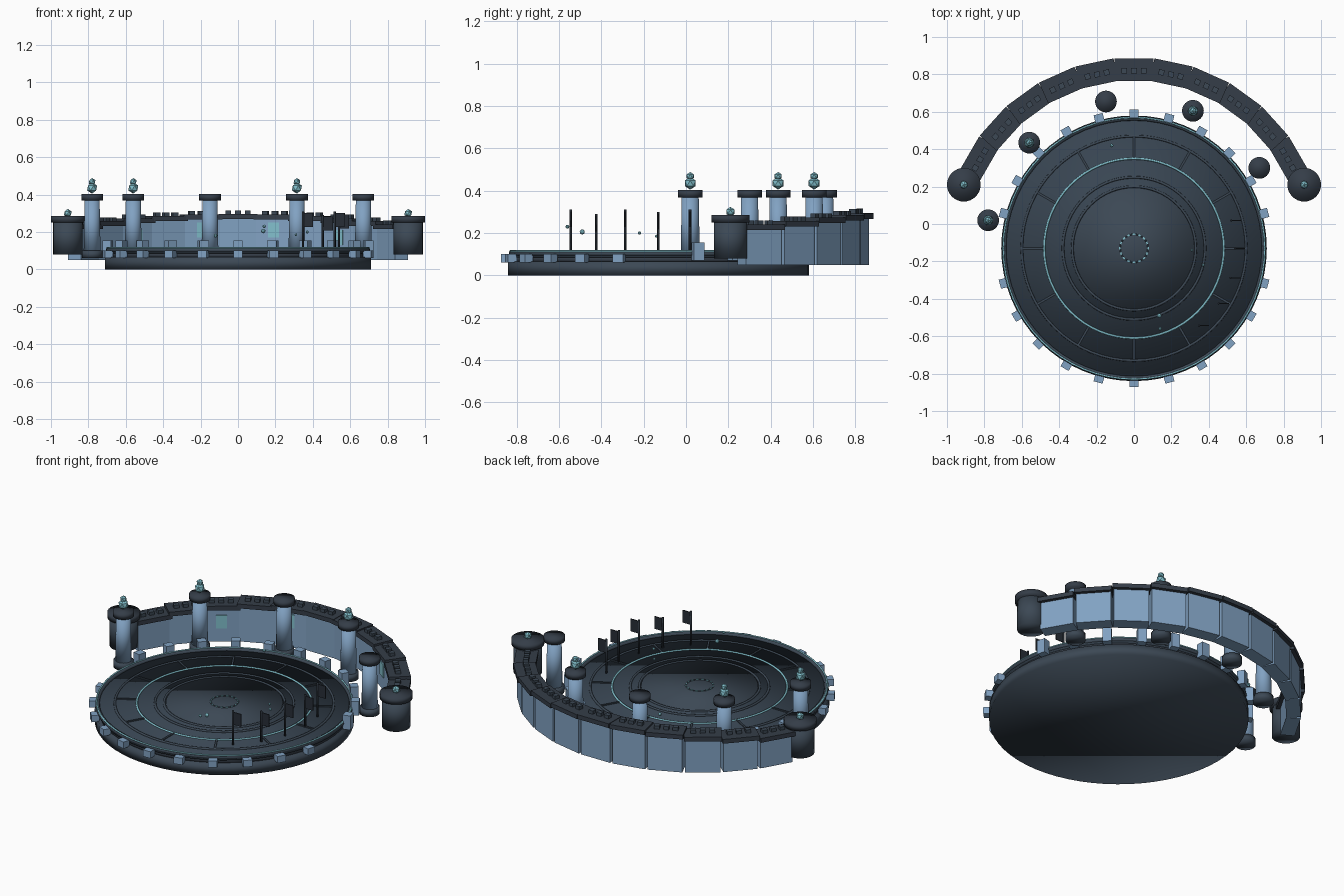
import bpy
import bmesh
from math import sin, cos, radians, pi
from mathutils import Matrix, Vector

if "Cube" in bpy.data.objects:
    bpy.data.objects.remove(bpy.data.objects["Cube"])

CENTRE = Vector((0, -0.13, 0))


def material(name, r, g, b):
    m = bpy.data.materials.new(name)
    m.use_nodes = True
    m.diffuse_color = (r, g, b, 1)
    m.node_tree.nodes["Principled BSDF"].inputs["Base Color"].default_value = (r, g, b, 1)
    return m


STONE = material("pale blue stone", 0.22, 0.36, 0.54)
SLATE = material("dark slate", 0.045, 0.065, 0.09)
FLOOR = material("floor slate", 0.04, 0.06, 0.085)
CAP = material("charcoal cap", 0.035, 0.047, 0.065)
TEAL = material("teal glow", 0.22, 0.52, 0.6)
CLOTH = material("black cloth", 0.02, 0.027, 0.037)


def finish(bm, name, mat, smooth=False):
    mesh = bpy.data.meshes.new(name)
    for f in bm.faces:
        f.smooth = smooth
    bm.to_mesh(mesh)
    bm.free()
    mesh.materials.append(mat)
    ob = bpy.data.objects.new(name, mesh)
    bpy.context.collection.objects.link(ob)
    return ob


def cylinder(name, mat, centre, z0, z1, radius, sides=32, top=None):
    bm = bmesh.new()
    bmesh.ops.create_cone(bm, cap_ends=True, segments=sides, radius1=radius,
                          radius2=radius if top is None else top, depth=z1 - z0,
                          matrix=Matrix.Translation((centre[0], centre[1], (z0 + z1) / 2)))
    return finish(bm, name, mat, True)


def box(name, mat, place, size):
    bm = bmesh.new()
    bmesh.ops.create_cube(bm, size=1, matrix=place @ Matrix.Diagonal((*size, 1)))
    return finish(bm, name, mat)


def polar(angle, radius, z):
    """Local x points outward from the arena centre, local y along the ring."""
    a = radians(angle)
    spot = CENTRE + Vector((radius * cos(a), radius * sin(a), z))
    return Matrix.Translation(spot) @ Matrix.Rotation(a, 4, "Z")


def ring(name, mat, radius, thickness, z):
    bpy.ops.mesh.primitive_torus_add(major_radius=radius, minor_radius=thickness,
                                     major_segments=64, minor_segments=8,
                                     location=CENTRE + Vector((0, 0, z)))
    ob = bpy.context.object
    ob.name = name
    ob.data.materials.append(mat)
    bpy.ops.object.shade_smooth()


def orb(name, spot, radius, detail=1):
    bm = bmesh.new()
    bmesh.ops.create_icosphere(bm, subdivisions=detail, radius=radius,
                               matrix=Matrix.Translation(spot))
    finish(bm, name, TEAL)


# Arena base and tiered floor
cylinder("arena_base", SLATE, CENTRE, 0, 0.065, 0.71, 64)
cylinder("arena_recess", CAP, CENTRE, 0.06, 0.09, 0.69, 64)
cylinder("arena_floor", FLOOR, CENTRE, 0.085, 0.102, 0.70, 64)
cylinder("middle_floor", FLOOR, CENTRE, 0.09, 0.105, 0.60, 64)
cylinder("inner_floor", FLOOR, CENTRE, 0.09, 0.108, 0.38, 64)
cylinder("centre_disc", SLATE, CENTRE, 0.09, 0.112, 0.32, 64)
ring("outer_rim", SLATE, 0.695, 0.012, 0.103)
ring("outer_glow_ring", TEAL, 0.70, 0.005, 0.114)
ring("middle_ridge", SLATE, 0.60, 0.007, 0.104)
ring("middle_glow_ring", TEAL, 0.48, 0.006, 0.106)
ring("inner_ridge", SLATE, 0.38, 0.007, 0.107)
ring("disc_ridge", SLATE, 0.33, 0.007, 0.109)
ring("centre_ring", SLATE, 0.075, 0.004, 0.112)
for i in range(16):
    box("centre_dash", TEAL, polar(i * 22.5, 0.075, 0.113), (0.008, 0.014, 0.008))
for i in range(12):
    box("floor_spoke", SLATE, polar(i * 30, 0.54, 0.106), (0.11, 0.01, 0.008))

# Blocks around the rim, taller at the back
for i in range(24):
    angle = i * 15
    if angle % 180 == 0:
        continue
    z0, z1 = (0.07, 0.155) if angle < 180 else (0.06, 0.1)
    box("rim_block", STONE, polar(angle, 0.72, (z0 + z1) / 2), (0.045, 0.05, z1 - z0))

# Curved back wall in straight sections, highest in the middle
for i in range(-5, 6):
    angle = 90 + i * 12
    top = 0.24 + 0.055 * cos(radians(i * 18))
    box("wall_section", STONE, polar(angle, 0.955, (0.05 + top - 0.025) / 2),
        (0.08, 0.193, top - 0.075))
    box("wall_walk", CAP, polar(angle, 0.955, top - 0.0125), (0.122, 0.208, 0.026))
    for j in (-1, 0, 1):
        spot = polar(angle, 0.95, top + 0.008) @ Matrix.Translation((0, j * 0.052, 0))
        box("battlement", SLATE, spot, (0.03, 0.03, 0.024))
    if abs(i) in (1, 3):
        box("wall_window", TEAL, polar(angle, 0.913, 0.21 if abs(i) == 1 else 0.17),
            (0.008, 0.06, 0.08))

# Wall end towers
for x in (-0.91, 0.91):
    spot = (x, 0.21)
    cylinder("end_tower", SLATE, spot, 0.08, 0.255, 0.078)
    cylinder("end_tower_cap", CAP, spot, 0.25, 0.285, 0.09)
    orb("end_tower_orb", (x, 0.21, 0.3), 0.023)

# Slim towers between arena and wall, some crowned with orbs
for x, y, crowned in ((-0.78, 0.02, True), (-0.56, 0.435, True), (-0.15, 0.655, False),
                      (0.315, 0.605, True), (0.67, 0.3, False)):
    cylinder("tower_foot", SLATE, (x, y), 0.06, 0.1, 0.055)
    cylinder("tower_shaft", STONE, (x, y), 0.095, 0.37, 0.045, top=0.04)
    cylinder("tower_cap", CAP, (x, y), 0.368, 0.402, 0.058)
    if crowned:
        orb("tower_orb", (x, y, 0.435), 0.03)
        orb("tower_orb_tip", (x, y, 0.468), 0.02)

# Banners along the right-hand side of the floor
for angle, top in ((-50, 0.31), (-33, 0.29), (-17, 0.31), (0, 0.3), (16, 0.31)):
    x, y, _ = polar(angle, 0.54, 0).translation
    cylinder("banner_pole", CLOTH, (x, y), 0.1, top, 0.006, 8)
    box("banner", CLOTH, Matrix.Translation((x + 0.028, y, top - 0.045)),
        (0.052, 0.005, 0.075))

# Small lights floating over the floor
for x, y, z, r in ((0.135, -0.49, 0.205, 0.012), (0.14, -0.56, 0.23, 0.009),
                   (0.37, -0.22, 0.2, 0.008), (0.31, -0.14, 0.185, 0.007),
                   (-0.12, 0.42, 0.18, 0.01)):
    orb("floating_light", (x, y, z), r, 2)
